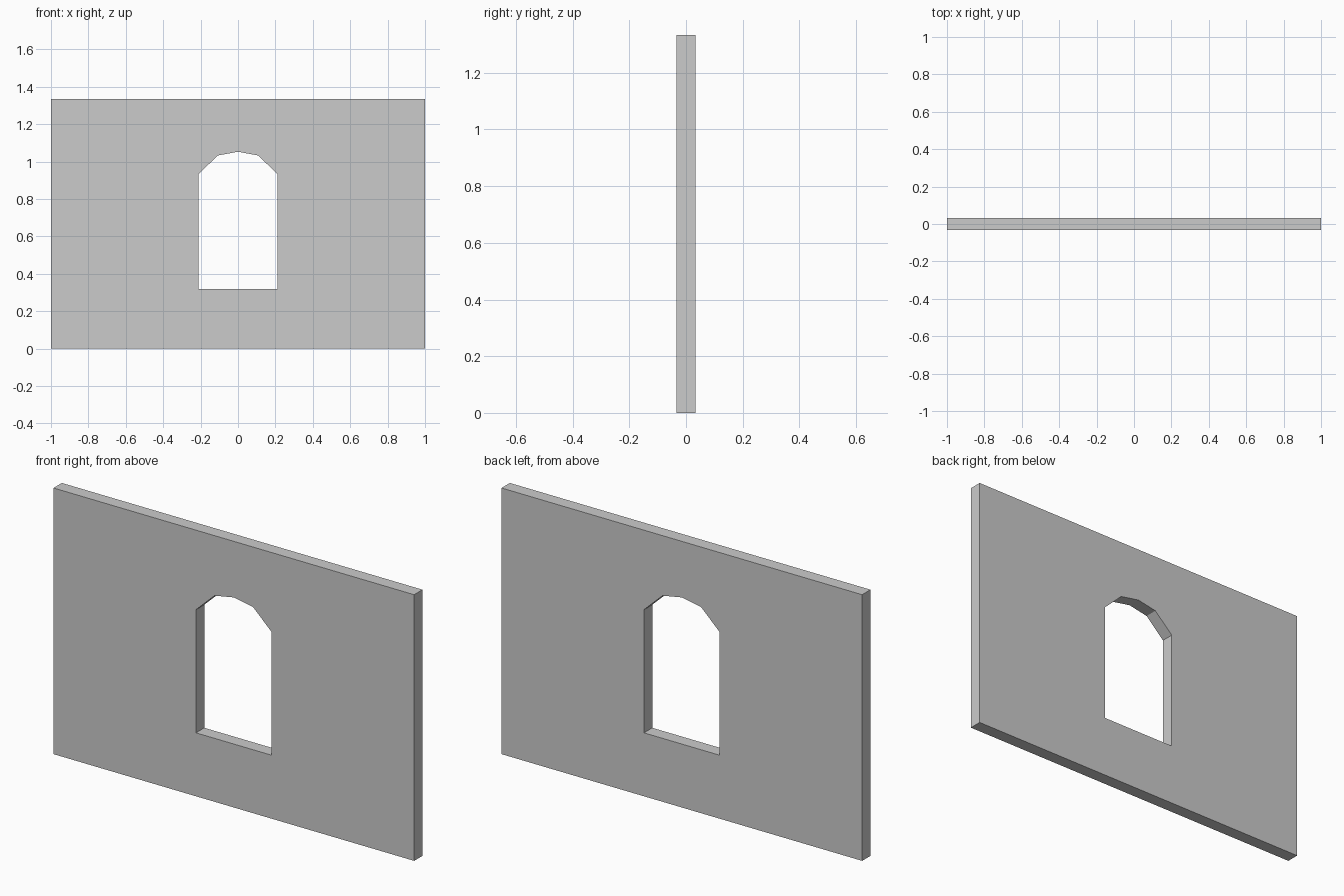
import bpy, bmesh

if "Cube" in bpy.data.objects:
    bpy.data.objects.remove(bpy.data.objects["Cube"])

HALF_T = 0.033

# Outer wall outline and arched window outline, as (x, z)
wall = [(-1, 0), (1, 0), (1, 1.334), (-1, 1.334)]
half_arch = [(0.21, 0.318), (0.21, 0.935), (0.107, 1.033)]
window = half_arch + [(0, 1.053)] + [(-x, z) for x, z in reversed(half_arch)]

bm = bmesh.new()


def add_loop(points):
    verts = [bm.verts.new((x, -HALF_T, z)) for x, z in points]
    return [bm.edges.new((verts[i - 1], verts[i])) for i in range(len(verts))]


# Front face with the window left open
edges = add_loop(wall) + add_loop(window)
bmesh.ops.triangle_fill(bm, edges=edges, use_beauty=True, normal=(0, -1, 0))

# Thickness, including the window reveal
mesh = bpy.data.meshes.new("window_wall")
front = list(bm.faces)
result = bmesh.ops.extrude_face_region(bm, geom=front, use_keep_orig=True)
moved = [g for g in result["geom"] if isinstance(g, bmesh.types.BMVert)]
bmesh.ops.translate(bm, verts=moved, vec=(0, 2 * HALF_T, 0))
bmesh.ops.recalc_face_normals(bm, faces=bm.faces)
bm.to_mesh(mesh)
bm.free()

bpy.context.collection.objects.link(bpy.data.objects.new("window_wall", mesh))
